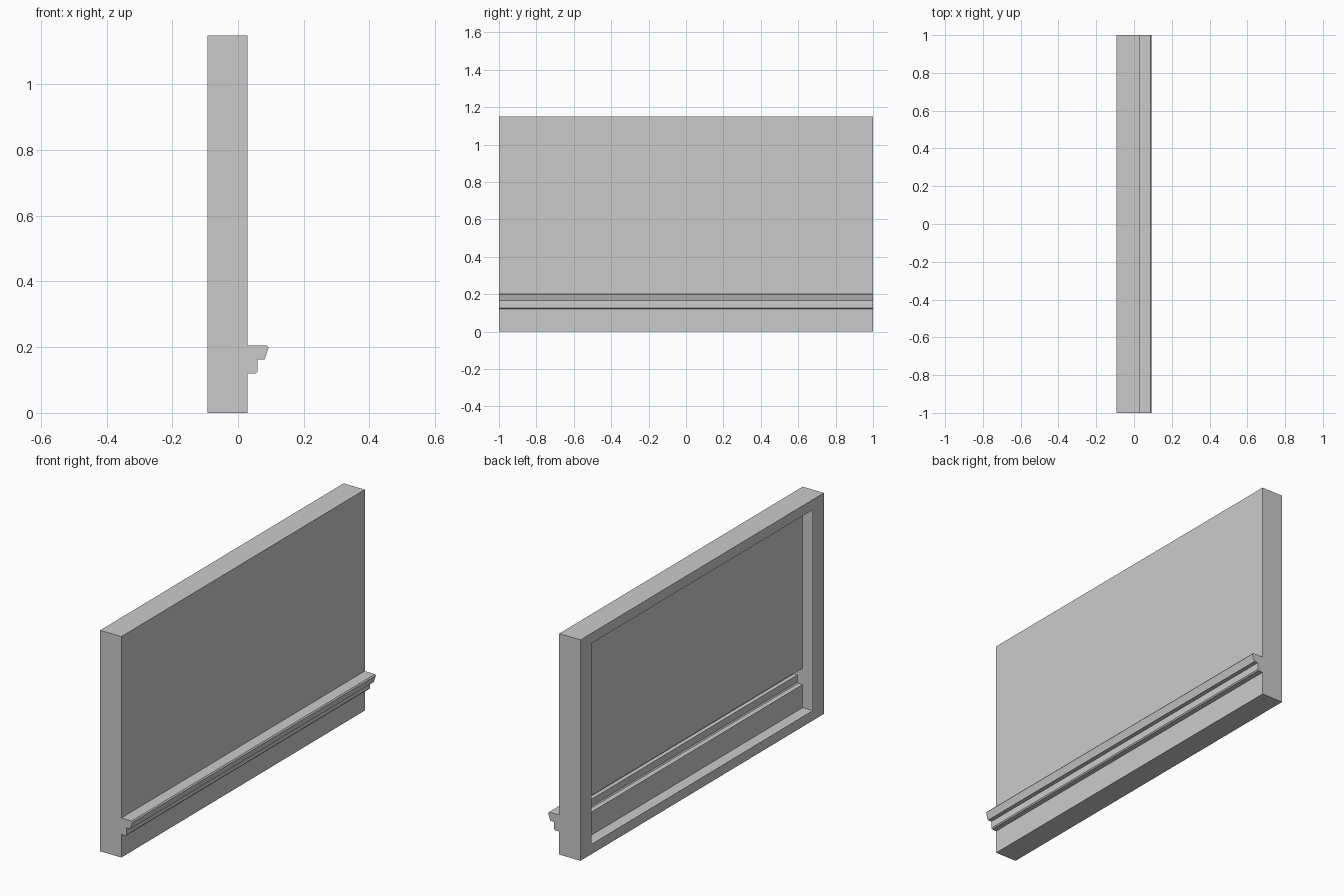
import bpy
import bmesh

cube = bpy.data.objects.get("Cube")
if cube:
    bpy.data.objects.remove(cube, do_unlink=True)

BACK, FACE = -0.093, 0.029      # rear plane and main front plane of the panel
HEIGHT, HALF = 1.149, 1.0
RAIL, STILE = 0.053, 0.092      # rear rim widths: top and bottom, then the two ends

# Cross-section (x, z) from the lower to the upper rear edge,
# with the chamfered ledge moulding in between
PROFILE = [(BACK, 0), (FACE, 0),
           (FACE, 0.120), (0.055, 0.120), (0.0593, 0.126), (0.0593, 0.162),
           (0.0805, 0.162), (0.093, 0.199), (0.088, 0.2055), (FACE, 0.2055),
           (FACE, HEIGHT), (BACK, HEIGHT)]

bm = bmesh.new()

# Hollow shell: the section swept along y, closed at both ends, open at the rear
a, b = [[bm.verts.new((x, y, z)) for x, z in PROFILE] for y in (-HALF, HALF)]
for i in range(len(PROFILE) - 1):
    bm.faces.new((a[i], a[i + 1], b[i + 1], b[i]))
for end in (a, b):
    bm.faces.new(end)

# Flat rim around the rear opening, overhanging the hollow
outer = [a[0], b[0], b[-1], a[-1]]
y, top = HALF - STILE, HEIGHT - RAIL
inner = [bm.verts.new((BACK, *p)) for p in ((-y, RAIL), (y, RAIL), (y, top), (-y, top))]
for i in range(4):
    j = (i + 1) % 4
    bm.faces.new((outer[i], outer[j], inner[j], inner[i]))

bmesh.ops.recalc_face_normals(bm, faces=bm.faces[:])
mesh = bpy.data.meshes.new("wall_panel")
bm.to_mesh(mesh)
bm.free()

# Plain grey
grey = bpy.data.materials.new("plain_grey")
grey.use_nodes = True
colour = (0.6, 0.6, 0.6, 1)
grey.diffuse_color = colour
grey.node_tree.nodes["Principled BSDF"].inputs["Base Color"].default_value = colour
mesh.materials.append(grey)

panel = bpy.data.objects.new("wall_panel_with_ledge", mesh)
bpy.context.scene.collection.objects.link(panel)
